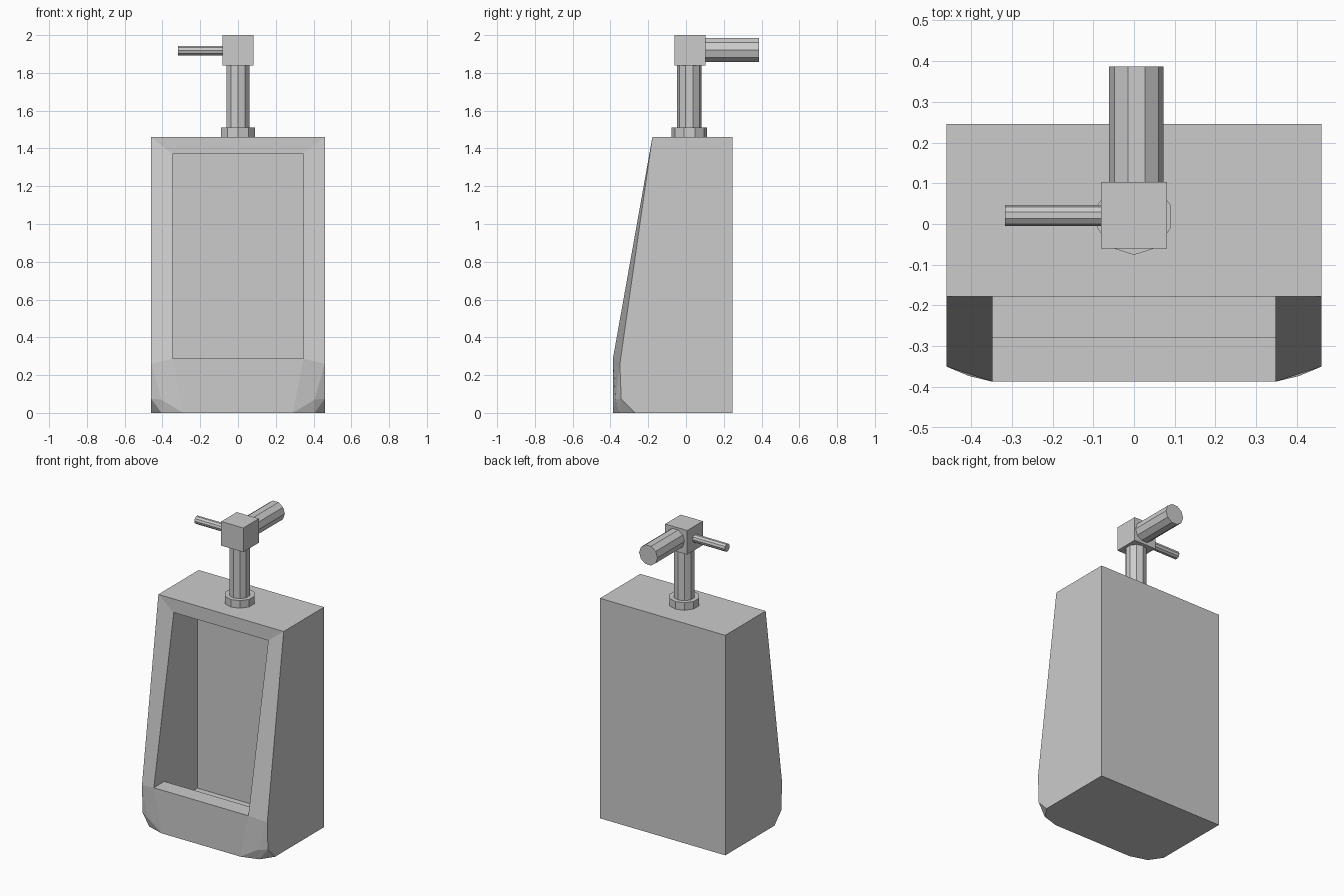
import bpy, bmesh
from mathutils import Vector

if "Cube" in bpy.data.objects:
    bpy.data.objects.remove(bpy.data.objects["Cube"])


def add_object(name, bm):
    bmesh.ops.recalc_face_normals(bm, faces=bm.faces)
    mesh = bpy.data.meshes.new(name)
    bm.to_mesh(mesh)
    bm.free()
    obj = bpy.data.objects.new(name, mesh)
    bpy.context.collection.objects.link(obj)
    return obj


def box(name, lo, hi):
    bm = bmesh.new()
    bmesh.ops.create_cube(bm, size=1)
    lo, hi = Vector(lo), Vector(hi)
    for v in bm.verts:
        v.co = (lo + hi) / 2 + v.co * (hi - lo)
    return add_object(name, bm)


def pipe(name, start, end, radius, point_axis):
    """Ten-sided pipe; one corner of its section points along point_axis."""
    bm = bmesh.new()
    bmesh.ops.create_cone(bm, cap_ends=True, segments=10, radius1=radius,
                          radius2=radius, depth=1)
    start, end = Vector(start), Vector(end)
    w = end - start
    v_axis = Vector(point_axis)
    u_axis = v_axis.cross(w).normalized()
    for v in bm.verts:  # the cone has corners on its local y axis
        v.co = (start + end) / 2 + u_axis * v.co.x + v_axis * v.co.y + w * v.co.z
    return add_object(name, bm)


# Basin: right half, then mirrored
W, O = 0.46, 0.347                  # half widths of the body and the opening
BACK, TOPY, FRONT = 0.245, -0.178, -0.387
TOP, HEAD, SILL, FLOOR = 1.46, 1.37, 0.287, 0.11
P = {
    # centre line
    "a": (0, BACK, TOP), "b": (0, TOPY, TOP), "c": (0, TOPY, HEAD),
    "d": (0, 0.07, HEAD), "e": (0, 0.07, FLOOR), "f": (0, -0.277, FLOOR),
    "g": (0, -0.277, SILL), "h": (0, FRONT, SILL), "i": (0, FRONT, 0),
    "j": (0, BACK, 0),
    # outer shell
    "A": (W, BACK, TOP), "B": (W, TOPY, TOP), "J": (W, BACK, 0),
    # opening and recess
    "C": (O, TOPY, HEAD), "D": (O, 0.07, HEAD), "E": (O, 0.07, FLOOR),
    "F": (O, -0.277, FLOOR), "G": (O, -0.277, SILL), "H": (O, FRONT, SILL),
    # faceted lower corner
    "I": (0.29, FRONT, 0), "K": (W, -0.35, 0.26), "L": (0.405, -0.373, 0.07),
    "M": (W, -0.343, 0.075), "N": (W, -0.27, 0), "O": (0.405, -0.352, 0),
}
FACES = ("aABb ajJA bBCc BKHC cCDd dDEe eEFf fFGg gGHh hHIi HKLI "
         "KML LOI LMO MNO ABKMNJ CHGFED jiIONJ").split()
bm = bmesh.new()
verts = {k: bm.verts.new(co) for k, co in P.items()}
for f in FACES:
    bm.faces.new([verts[k] for k in f])
bmesh.ops.mirror(bm, geom=bm.verts[:] + bm.edges[:] + bm.faces[:],
                 axis='X', merge_dist=0.0005)
bmesh.ops.remove_doubles(bm, verts=bm.verts, dist=0.0005)
add_object("basin", bm)

# Flush valve
pipe("pipe_flange", (0, 0.018, TOP), (0, 0.018, 1.51), 0.094, (0, 1, 0))
pipe("supply_pipe", (0, 0.018, 1.51), (0, 0.018, 1.84), 0.065, (0, 1, 0))
box("valve_block", (-0.081, -0.06, 1.84), (0.081, 0.103, 2.0))
pipe("wall_pipe", (0.006, 0.103, 1.922), (0.006, 0.387, 1.922), 0.067, (1, 0, 0))
pipe("flush_handle", (-0.081, 0.021, 1.918), (-0.317, 0.021, 1.918), 0.026, (0, 1, 0))
